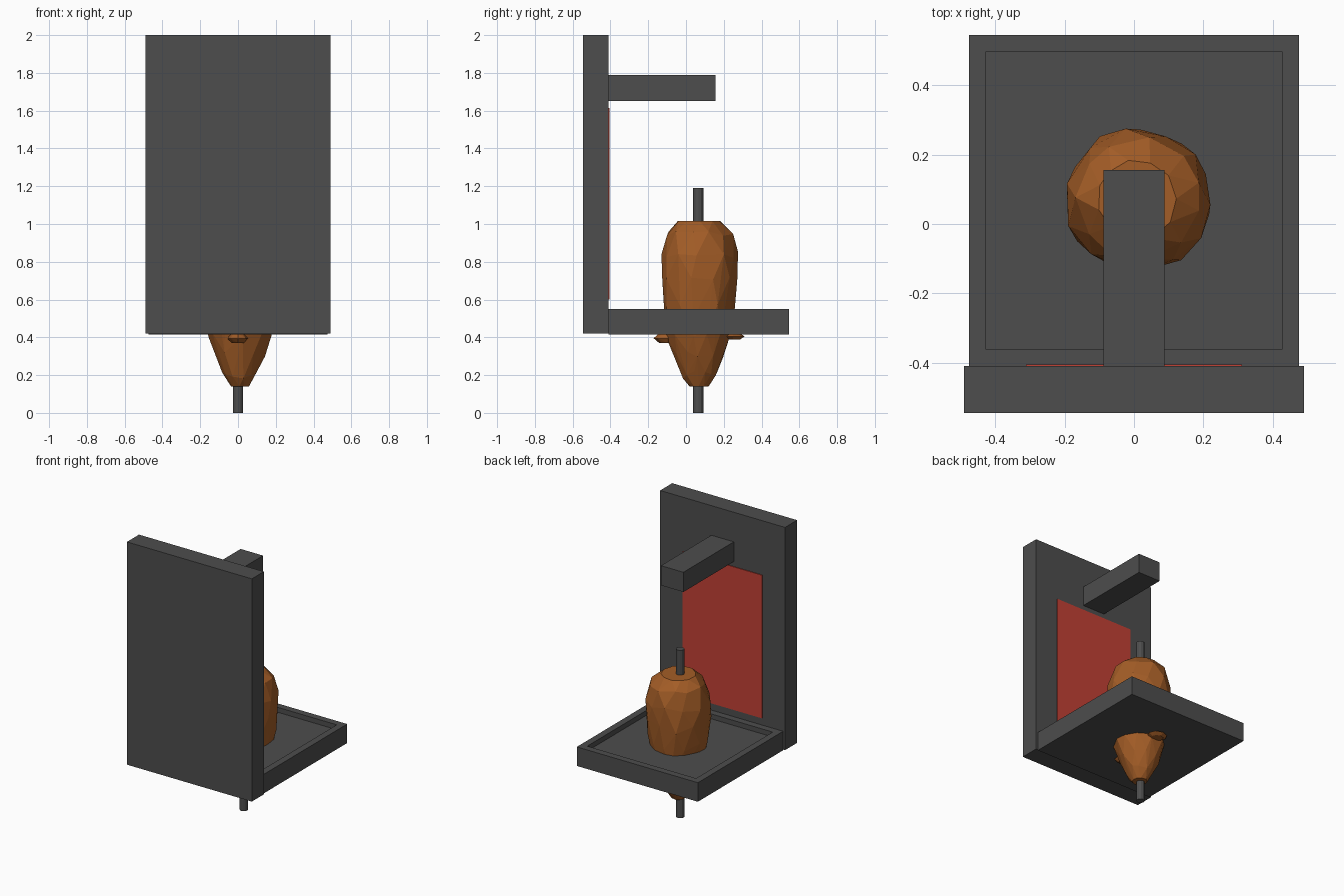
import bpy, bmesh, math, random
from mathutils import Vector

old = bpy.data.objects.get("Cube")
if old:
    bpy.data.objects.remove(old, do_unlink=True)
random.seed(4)


def material(name, rgb):
    m = bpy.data.materials.new(name)
    m.use_nodes = True
    m.diffuse_color = (*rgb, 1)
    m.node_tree.nodes["Principled BSDF"].inputs["Base Color"].default_value = (*rgb, 1)
    return m


GREY = material("dark_grey_metal", (0.075, 0.075, 0.075))
RED = material("heater_red", (0.54, 0.052, 0.035))
MEAT = material("roast_brown", (0.37, 0.11, 0.02))
AXIS_Y = 0.065


def finish(bm, name, mat):
    bmesh.ops.recalc_face_normals(bm, faces=bm.faces)
    me = bpy.data.meshes.new(name)
    bm.to_mesh(me)
    bm.free()
    me.materials.append(mat)
    ob = bpy.data.objects.new(name, me)
    bpy.context.collection.objects.link(ob)
    return ob


def box(name, mat, half_x, y, z, rim=0, depth=0):
    """Box symmetric in x; an optional rim leaves a recess in its top."""
    bm = bmesh.new()
    bmesh.ops.create_cube(bm, size=1)
    for v in bm.verts:
        v.co = (v.co.x * 2 * half_x,
                y[0] + (v.co.y + 0.5) * (y[1] - y[0]),
                z[0] + (v.co.z + 0.5) * (z[1] - z[0]))
    if rim:
        bm.normal_update()
        top = max(bm.faces, key=lambda f: f.calc_center_median().z)
        bmesh.ops.inset_region(bm, faces=[top], thickness=rim)
        walls = bmesh.ops.extrude_discrete_faces(bm, faces=[top])["faces"]
        for v in walls[0].verts:
            v.co.z -= depth
    return finish(bm, name, mat)


def hull(name, points, mat):
    """Faceted lump wrapped around a cloud of points."""
    bm = bmesh.new()
    for p in points:
        bm.verts.new(p)
    res = bmesh.ops.convex_hull(bm, input=bm.verts)
    loose = {g for g in res["geom_interior"] + res["geom_unused"]
             if isinstance(g, bmesh.types.BMVert)}
    bmesh.ops.delete(bm, geom=list(loose), context="VERTS")
    return finish(bm, name, mat)


# Frame, drip tray and top arm
box("back_board", GREY, 0.49, (-0.545, -0.41), (0.42, 2.0))
box("drip_tray", GREY, 0.475, (-0.41, 0.545), (0.415, 0.55), rim=0.068, depth=0.035)
box("top_arm", GREY, 0.088, (-0.41, 0.155), (1.65, 1.79))

# Heating panel on the inner face of the board
box("heating_panel", RED, 0.312, (-0.412, -0.405), (0.60, 1.615))

# Spit
bm = bmesh.new()
bmesh.ops.create_cone(bm, cap_ends=True, segments=12, radius1=0.027, radius2=0.027, depth=1.19)
bmesh.ops.translate(bm, verts=bm.verts, vec=(0, AXIS_Y, 0.595))
finish(bm, "spit", GREY)

# Roast: irregular facets around a barrel profile of (height, radius)
profile = [(0.14, 0.05), (0.2, 0.092), (0.31, 0.135), (0.42, 0.172), (0.56, 0.195),
           (0.7, 0.212), (0.84, 0.21), (0.95, 0.18), (1.015, 0.115)]
cloud = []
for i, (z, r) in enumerate(profile):
    for k in range(11):
        a = math.tau * (k + 0.5 * (i % 2) + random.uniform(-0.2, 0.2)) / 11
        rr = r * random.uniform(0.95, 1.03)
        dz = random.uniform(-0.02, 0.02) if 0 < i < len(profile) - 1 else 0
        cloud.append(Vector((0.01 + rr * math.cos(a), AXIS_Y + 0.005 + rr * math.sin(a), z + dz)))
hull("roast", cloud, MEAT)


# Loose folds of meat hanging under the tray
def fold(name, centre, size):
    pts = []
    for i in range(-1, 2):
        for k in range(8):
            a = math.tau * k / 8
            s = (1 - 0.4 * abs(i)) * random.uniform(0.9, 1.05)
            pts.append((centre[0] + size[0] * s * math.cos(a),
                        centre[1] + size[1] * s * math.sin(a),
                        centre[2] + size[2] * i))
    hull(name, pts, MEAT)


fold("front_fold", (0, -0.1, 0.395), (0.055, 0.07, 0.025))
fold("back_fold", (0.01, 0.25, 0.405), (0.07, 0.06, 0.016))
